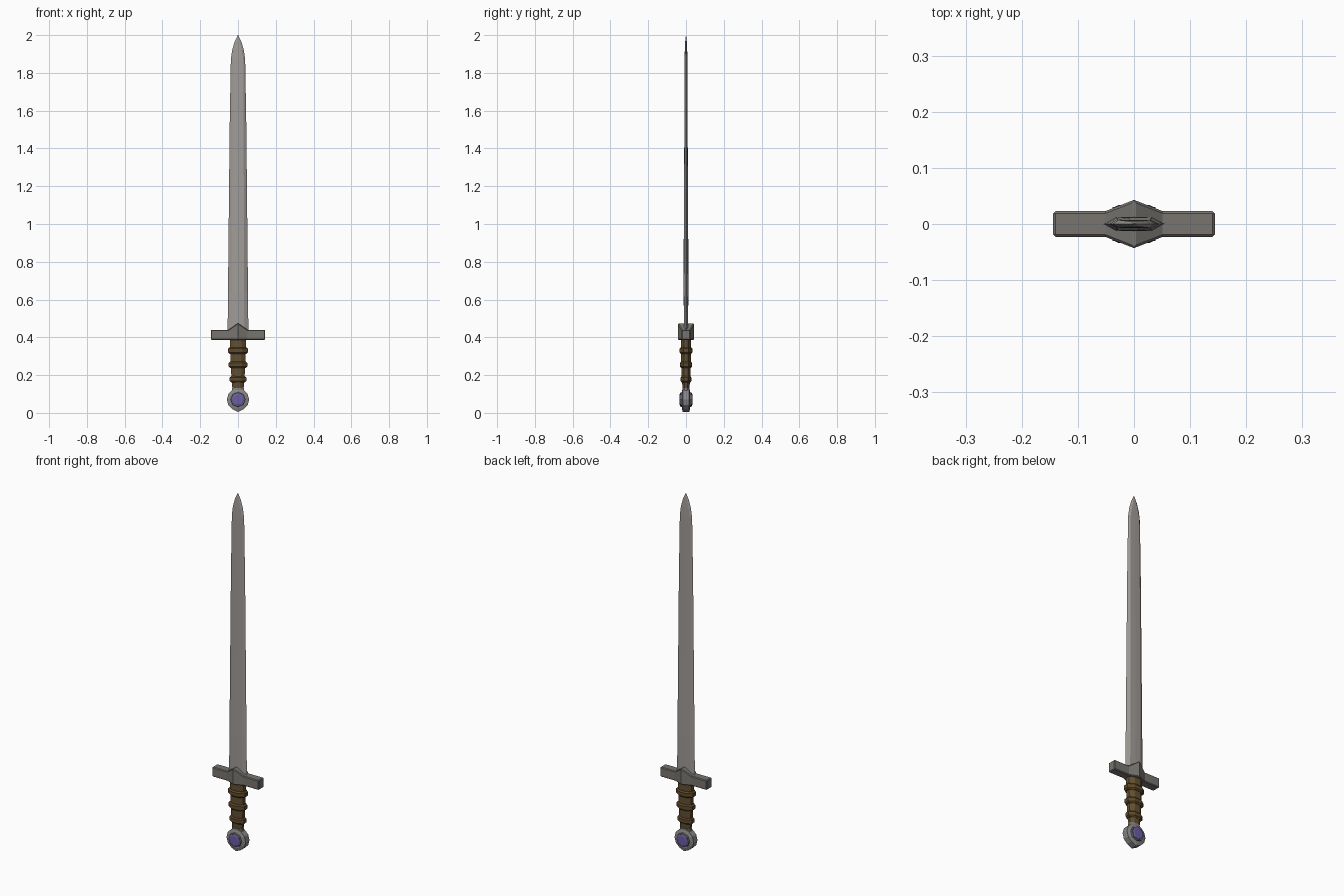
import bpy, bmesh, math

if "Cube" in bpy.data.objects:
    bpy.data.objects.remove(bpy.data.objects["Cube"])


def material(name, rgb):
    m = bpy.data.materials.new(name)
    m.diffuse_color = (*rgb, 1)
    m.use_nodes = True
    m.node_tree.nodes["Principled BSDF"].inputs["Base Color"].default_value = m.diffuse_color
    return m


STEEL = material("blade_steel", (0.36, 0.335, 0.315))
IRON = material("dark_iron", (0.19, 0.178, 0.163))
LEATHER = material("brown_leather", (0.125, 0.08, 0.032))
BAND = material("dark_leather", (0.115, 0.068, 0.024))
SILVER = material("pommel_grey", (0.25, 0.24, 0.245))
GEM = material("purple_gem", (0.15, 0.11, 0.38))


def loft(name, rings, mat):
    """Skin a list of equal-sized point rings and cap both ends."""
    bm = bmesh.new()
    vs = [[bm.verts.new(p) for p in r] for r in rings]
    n = len(rings[0])
    for a, b in zip(vs, vs[1:]):
        for i in range(n):
            j = (i + 1) % n
            bm.faces.new((a[i], a[j], b[j], b[i]))
    bm.faces.new(vs[0][::-1])
    bm.faces.new(vs[-1])
    bmesh.ops.recalc_face_normals(bm, faces=bm.faces)
    me = bpy.data.meshes.new(name)
    bm.to_mesh(me)
    bm.free()
    me.materials.append(mat)
    ob = bpy.data.objects.new(name, me)
    bpy.context.collection.objects.link(ob)
    return ob


# blade: flattened hexagon sections (z, half width, half flat, half thickness)
sections = [(0.42, .055, .033, .009), (0.64, .053, .032, .012),
            (0.93, .050, .031, .011), (1.52, .044, .030, .008),
            (1.87, .038, .028, .007), (1.92, .031, .019, .006),
            (1.965, .018, .009, .004), (2.0, .001, .0005, .0005)]
loft("blade", [[(-w, 0, z), (-f, -t, z), (0, -t * 1.08, z), (f, -t, z),
                (w, 0, z), (f, t, z), (0, t * 1.08, z), (-f, t, z)]
               for z, w, f, t in sections], STEEL)

# crossguard: bar swelling to a peak in the middle (x, half depth, top)
bar = [(-.144, .023, .44), (-.051, .023, .44), (0, .043, .475),
       (.051, .023, .44), (.144, .023, .44)]
guard = loft("crossguard", [[(x, -d, .386), (x, d, .386), (x, d, t), (x, -d, t)]
                            for x, d, t in bar], IRON)
bev = guard.modifiers.new("edge_bevel", 'BEVEL')
bev.width = 0.004
bev.segments = 1
bev.limit_method = 'ANGLE'
bev.angle_limit = math.radians(50)


def oval(z, rx, ry, n=8):
    k = 1 / math.cos(math.pi / n)
    return [(rx * k * math.cos(math.tau * (i + .5) / n),
             ry * k * math.sin(math.tau * (i + .5) / n), z) for i in range(n)]


# grip with raised wrapped bands
loft("grip", [oval(.39, .043, .027), oval(.25, .038, .025), oval(.17, .034, .022),
              oval(.115, .028, .016)], LEATHER)
for i, (z, rx, ry) in enumerate([(.33, .053, .034), (.255, .049, .032), (.178, .044, .028)]):
    loft(f"grip_band_{i + 1}",
         [oval(z - .017, rx - .007, ry - .006), oval(z - .010, rx, ry),
          oval(z + .010, rx, ry), oval(z + .017, rx - .007, ry - .006)], BAND)


def disc(y, r, n=12, drop=1.0):
    pts = []
    for i in range(n):
        a = math.tau * i / n - math.pi / 2
        k = drop if i == 0 else 1
        pts.append((r * math.cos(a), y, .07 + r * k * math.sin(a)))
    return pts


# pommel disc with raised settings and gems on both faces
loft("pommel", [disc(y, r, drop=1.1) for y, r in
                [(-.022, .044), (-.017, .059), (.017, .059), (.022, .044)]], SILVER)
for side, s in (("front", -1), ("back", 1)):
    loft(f"gem_setting_{side}", [disc(s * .015, .041, 8), disc(s * .030, .038, 8)], IRON)
    loft(f"gem_{side}", [disc(s * .025, .034, 8), disc(s * .031, .034, 8),
                         disc(s * .034, .027, 8)], GEM)

# collar joining the grip to the pommel
loft("pommel_collar", [oval(.11, .030, .018), oval(.132, .032, .019)], SILVER)
